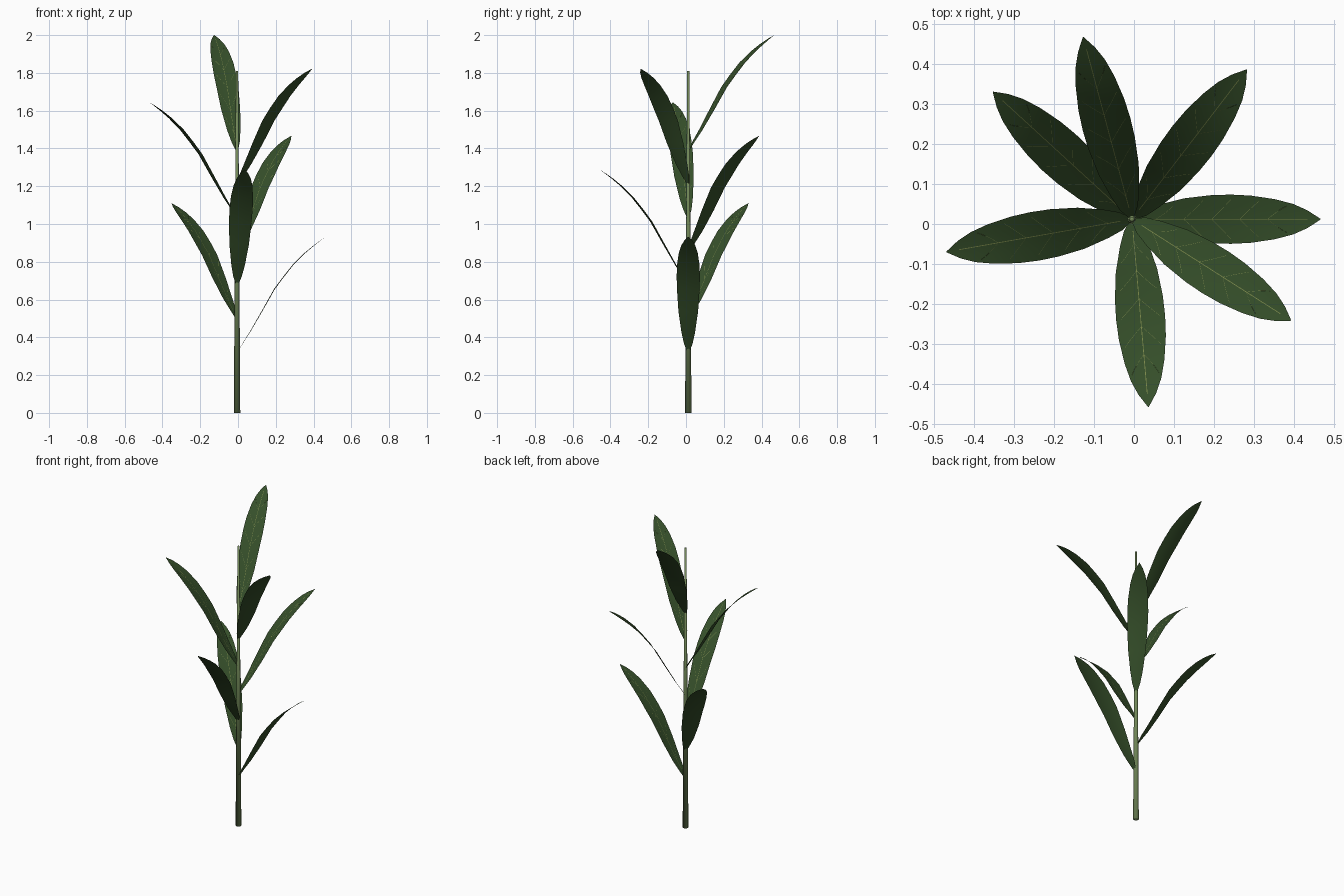
import bpy, bmesh, math
from mathutils import Vector

if "Cube" in bpy.data.objects:
    bpy.data.objects.remove(bpy.data.objects["Cube"])

CX, CY = -0.005, 0.012          # stem position


def material(name, rgb):
    m = bpy.data.materials.new(name)
    m.diffuse_color = (*rgb, 1)
    m.use_nodes = True
    m.node_tree.nodes["Principled BSDF"].inputs["Base Color"].default_value = m.diffuse_color
    return m


STEM = material("stem green", (0.17, 0.25, 0.10))
LEAF = material("leaf green", (0.036, 0.078, 0.023))
VEIN = material("vein yellow green", (0.20, 0.25, 0.07))

# Leaf centre line: distance from stem, rise, half width
PROFILE = [(0.004, 0.0, 0.006), (0.03, 0.047, 0.023), (0.068, 0.105, 0.036),
           (0.132, 0.215, 0.052), (0.20, 0.335, 0.060), (0.25, 0.402, 0.0615),
           (0.30, 0.465, 0.059), (0.36, 0.525, 0.050), (0.405, 0.563, 0.038),
           (0.44, 0.590, 0.022), (0.471, 0.612, 0.001)]


def sample(r):
    for a, b in zip(PROFILE, PROFILE[1:]):
        if r <= b[0]:
            f = (r - a[0]) / (b[0] - a[0])
            return [p + (q - p) * f for p, q in zip(a, b)]
    return list(PROFILE[-1])


def surface(r, v, lift=0.0):
    """Point on the leaf; v runs from -1 to 1 across the width."""
    r, z, w = sample(r)
    cup = 0.004 * v * v * w / 0.06
    return Vector((r - (cup + lift) * 0.8, v * w, z + (cup + lift) * 0.6))


def finish(bm, name, mat, loc, turn=0.0):
    me = bpy.data.meshes.new(name)
    bm.to_mesh(me)
    bm.free()
    me.materials.append(mat)
    for p in me.polygons:
        p.use_smooth = True
    ob = bpy.data.objects.new(name, me)
    ob.location = loc
    ob.rotation_euler.z = turn
    bpy.context.collection.objects.link(ob)
    return ob


def grid(bm, rows):
    vs = [[bm.verts.new(p) for p in row] for row in rows]
    for a, b in zip(vs, vs[1:]):
        for i in range(len(a) - 1):
            bm.faces.new((a[i], b[i], b[i + 1], a[i + 1]))


def make_leaf(i):
    loc, turn = (CX, CY, 0.32 + 0.178 * i), math.radians(137.5 * i)
    # Blade
    bm = bmesh.new()
    grid(bm, [[surface(p[0], v, 0) for v in (1, 0.5, 0, -0.5, -1)] for p in PROFILE])
    bmesh.ops.reverse_faces(bm, faces=[f for f in bm.faces if f.normal.z < 0])
    finish(bm, f"leaf_{i + 1}", LEAF, loc, turn)
    # Midrib and paired side veins on the upper face
    bm = bmesh.new()
    side = Vector((0, 0.0009, 0))
    mid = [surface(p[0], 0, 0.0012) for p in PROFILE[1:-1]]
    grid(bm, [[p + side, p - side] for p in mid])
    along = Vector((0.0005, 0, 0.0008))
    for r in (0.06, 0.13, 0.20, 0.27, 0.34):
        for s in (-1, 1):
            pts = [surface(r + 0.05 * k / 4, s * 0.8 * k / 4, 0.0012) for k in range(5)]
            grid(bm, [[p + along, p - along] for p in pts])
    finish(bm, f"leaf_veins_{i + 1}", VEIN, loc, turn)


# Tapered stem
bm = bmesh.new()
bmesh.ops.create_cone(bm, cap_ends=True, segments=12, radius1=0.017, radius2=0.006, depth=1.81)
finish(bm, "stem", STEM, (CX, CY, 0.905))

# Spiral of seven leaves
for n in range(7):
    make_leaf(n)
